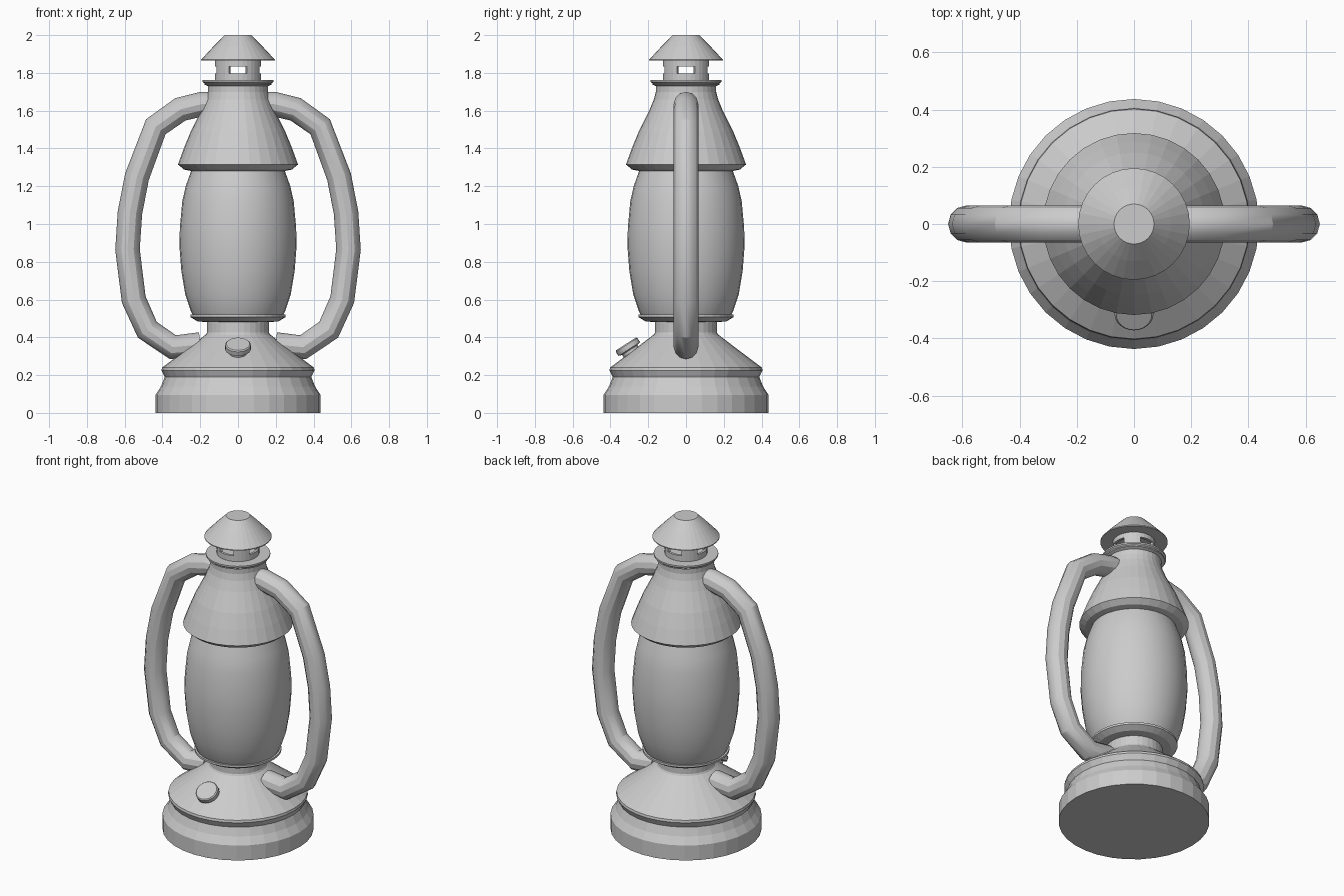
import bpy, bmesh
from math import cos, sin, pi, atan2
from mathutils import Matrix

if "Cube" in bpy.data.objects:
    bpy.data.objects.remove(bpy.data.objects["Cube"])

SEG = 32


def lathe(name, profile, seg=SEG, smooth=False, skip=None, caps=True):
    """Revolve (radius, z) points round z; skip(ring, segment) leaves openings."""
    bm = bmesh.new()
    rings = [[bm.verts.new((r * cos(2 * pi * i / seg), r * sin(2 * pi * i / seg), z))
              for i in range(seg)] for r, z in profile]
    for k in range(len(rings) - 1):
        a, b = rings[k], rings[k + 1]
        for i in range(seg):
            if skip and skip(k, i):
                continue
            j = (i + 1) % seg
            bm.faces.new((a[i], a[j], b[j], b[i])).smooth = smooth
    if caps:
        bm.faces.new(rings[0][::-1])
        bm.faces.new(rings[-1])
    me = bpy.data.meshes.new(name)
    bm.to_mesh(me)
    bm.free()
    ob = bpy.data.objects.new(name, me)
    bpy.context.collection.objects.link(ob)
    return ob


# Fuel tank with conical shoulder and neck
lathe("fuel_tank", [(0.437, 0), (0.437, 0.095), (0.408, 0.14), (0.388, 0.19),
                    (0.405, 0.225), (0.402, 0.24), (0.275, 0.335),
                    (0.17, 0.415), (0.165, 0.425), (0.165, 0.49)])

# Burner plate under the glass
lathe("burner_plate", [(0.165, 0.48), (0.215, 0.485), (0.252, 0.507),
                       (0.252, 0.52), (0.235, 0.52)])

# Glass globe
lathe("glass_globe", [(0.235, 0.51), (0.25, 0.54), (0.28, 0.63), (0.30, 0.75),
                      (0.31, 0.88), (0.308, 0.98), (0.295, 1.12),
                      (0.277, 1.2), (0.245, 1.29)], smooth=True)

# Hood above the glass, with its collar
lathe("hood", [(0.245, 1.28), (0.285, 1.288), (0.318, 1.315), (0.287, 1.40),
               (0.25, 1.49), (0.195, 1.60), (0.17, 1.66), (0.16, 1.70), (0.16, 1.735)])
lathe("collar", [(0.16, 1.73), (0.178, 1.738), (0.178, 1.745), (0.187, 1.752),
                 (0.187, 1.762), (0.12, 1.762)])

# Chimney tube with four vent windows
vents = lambda ring, i: ring == 1 and (i + 2) % 8 < 4
chimney = lathe("chimney", [(0.123, 1.755), (0.123, 1.798), (0.123, 1.835), (0.123, 1.87)],
                skip=vents, caps=False)
wall = chimney.modifiers.new("wall", 'SOLIDIFY')
wall.thickness = 0.015

# Chimney cap
lathe("chimney_cap", [(0.195, 1.865), (0.195, 1.87), (0.13, 1.94), (0.07, 2.0)])

# Filler cap, tilted outward from the tank's front
filler = lathe("filler_cap", [(0.048, -0.085), (0.048, -0.038), (0.068, -0.032),
                              (0.068, -0.006), (0.062, 0)], seg=24)
filler.matrix_world = (Matrix.Translation((0, -0.318, 0.365))
                       @ Matrix.Rotation(atan2(0.54, 0.84), 4, 'X'))

# Side tubes
path = [(0.12, 1.635), (0.19, 1.635), (0.305, 1.607), (0.435, 1.515), (0.535, 1.25),
        (0.572, 1.06), (0.585, 0.865), (0.552, 0.60), (0.48, 0.44), (0.345, 0.348), (0.20, 0.362)]
for side, name in ((1, "right_tube"), (-1, "left_tube")):
    cu = bpy.data.curves.new(name, 'CURVE')
    cu.dimensions = '3D'
    cu.bevel_depth = 0.065
    cu.bevel_resolution = 4
    cu.use_fill_caps = True
    sp = cu.splines.new('POLY')
    sp.points.add(len(path) - 1)
    for p, (x, z) in zip(sp.points, path):
        p.co = (side * x, 0, z, 1)
    ob = bpy.data.objects.new(name, cu)
    bpy.context.collection.objects.link(ob)
    bpy.ops.object.select_all(action='DESELECT')
    ob.select_set(True)
    bpy.context.view_layer.objects.active = ob
    bpy.ops.object.convert(target='MESH')
    bpy.ops.object.shade_smooth_by_angle()
